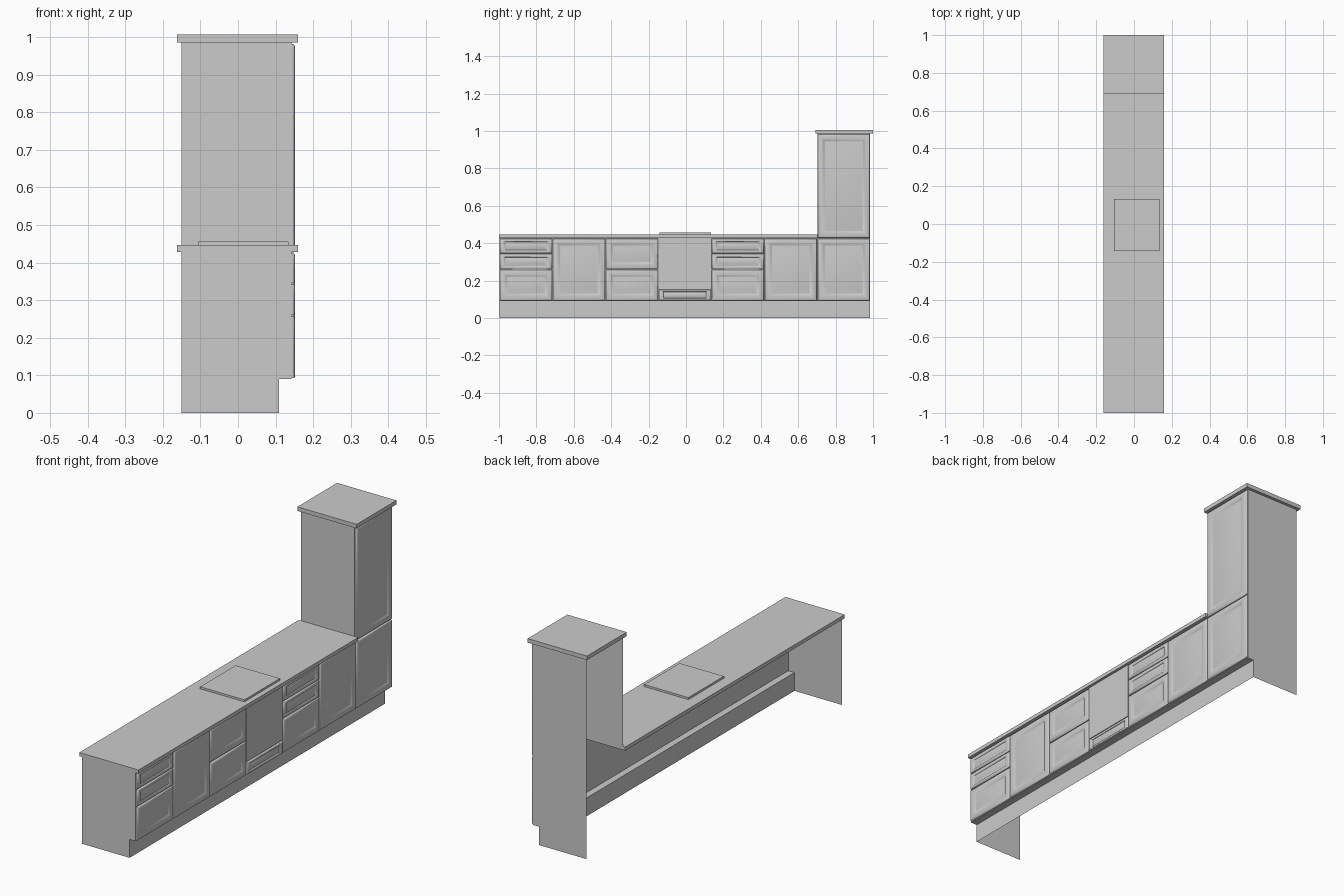
import bpy, bmesh

if "Cube" in bpy.data.objects:
    bpy.data.objects.remove(bpy.data.objects["Cube"])

BACK, FRONT, TOE = -0.15, 0.142, 0.109     # depth positions of the carcass
LEFT, RIGHT, TOWER = -0.997, 0.985, 0.703  # positions along the run
FLOOR, TOP, ROOF = 0.09, 0.428, 0.986


def mesh_object(name, faces):
    """Make an object from a list of polygons (each a list of points)."""
    bm = bmesh.new()
    for f in faces:
        bm.faces.new([bm.verts.new(p) for p in f])
    bmesh.ops.remove_doubles(bm, verts=bm.verts, dist=1e-5)
    bmesh.ops.recalc_face_normals(bm, faces=bm.faces)
    me = bpy.data.meshes.new(name)
    bm.to_mesh(me)
    bm.free()
    ob = bpy.data.objects.new(name, me)
    bpy.context.collection.objects.link(ob)
    return ob


def box(name, x, y, z):
    bpy.ops.mesh.primitive_cube_add(
        size=1, location=[(a + b) / 2 for a, b in (x, y, z)])
    ob = bpy.context.object
    ob.name = name
    ob.scale = [b - a for a, b in (x, y, z)]
    bpy.ops.object.transform_apply(location=False, rotation=False, scale=True)
    return ob


def side(y, z0, z1):
    """Side panel; panels reaching the floor get a toe-kick notch."""
    if z0 > 0:
        pts = [(BACK, z0), (FRONT, z0), (FRONT, z1), (BACK, z1)]
    else:
        pts = [(BACK, 0), (TOE, 0), (TOE, FLOOR), (FRONT, FLOOR),
               (FRONT, z1), (BACK, z1)]
    return [(x, y, z) for x, z in pts]


def strip(a, b, y0, y1):
    """Sheet running along y between two (x, z) points."""
    return [(a[0], y0, a[1]), (a[0], y1, a[1]), (b[0], y1, b[1]), (b[0], y0, b[1])]


def door(name, y0, y1, z0, z1):
    """Moulded front: rounded rim, flat frame, groove and raised field."""
    profile = [(0, .0), (0, .004), (.003, .008), (.008, .010), (.026, .010),
               (.031, .008), (.035, .005), (.040, .0055), (.056, .009)]
    g = 0.002
    y0, y1, z0, z1 = y0 + g, y1 - g, z0 + g, z1 - g
    k = min(1, (z1 - z0) / 0.16)          # squeeze the moulding on low drawers
    bm = bmesh.new()
    loops = []
    for inset, h in profile:
        iy, iz, x = inset * (0.6 + 0.4 * k), inset * k, FRONT + h
        loops.append([bm.verts.new(p) for p in (
            (x, y0 + iy, z0 + iz), (x, y1 - iy, z0 + iz),
            (x, y1 - iy, z1 - iz), (x, y0 + iy, z1 - iz))])
    for a, b in zip(loops, loops[1:]):
        for i in range(4):
            j = (i + 1) % 4
            bm.faces.new((a[i], a[j], b[j], b[i]))
    bm.faces.new(loops[-1])
    me = bpy.data.meshes.new(name)
    bm.to_mesh(me)
    bm.free()
    ob = bpy.data.objects.new(name, me)
    bpy.context.collection.objects.link(ob)
    bpy.ops.object.select_all(action='DESELECT')
    ob.select_set(True)
    bpy.context.view_layer.objects.active = ob
    bpy.ops.object.shade_smooth_by_angle(angle=0.9)


# Open-backed carcass of thin sheets
mesh_object("base_cabinet_body", [
    side(LEFT, 0, TOP),
    strip((TOE, 0), (TOE, FLOOR), LEFT, RIGHT),
    strip((TOE, FLOOR), (FRONT, FLOOR), LEFT, RIGHT),
    strip((FRONT, FLOOR), (FRONT, TOP), LEFT, RIGHT)])
mesh_object("tower_body", [
    side(RIGHT, 0, ROOF),
    side(TOWER, TOP, ROOF),
    strip((FRONT, TOP), (FRONT, ROOF), TOWER, RIGHT)])

# Worktop, tower cap and hob
box("worktop", (-0.162, 0.16), (-1, TOWER), (TOP, 0.446))
box("tower_cap", (-0.162, 0.16), (0.692, 1), (ROOF, 1.006))
box("hob", (-0.106, 0.134), (-0.142, 0.133), (0.446, 0.456))

# Door and drawer fronts: heights of the splits in each column
step = (RIGHT - LEFT) / 7
low, high = 0.091, 0.426
three, two, one = [low, .259, .344, high], [low, .259, high], [low, high]
columns = [three, one, two, [low, .154], three, one, [low, high, 0.984]]
for c, splits in enumerate(columns):
    ya = LEFT + c * step
    for r, (za, zb) in enumerate(zip(splits, splits[1:])):
        kind = "door" if zb - za > 0.2 else "drawer"
        door(f"{kind}_front_{c + 1}_{r + 1}", ya, ya + step, za, zb)

# Plain oven front above its drawer
oven_y = LEFT + 3 * step
box("oven_front", (FRONT, 0.147), (oven_y + .002, oven_y + step - .002), (0.156, TOP))
